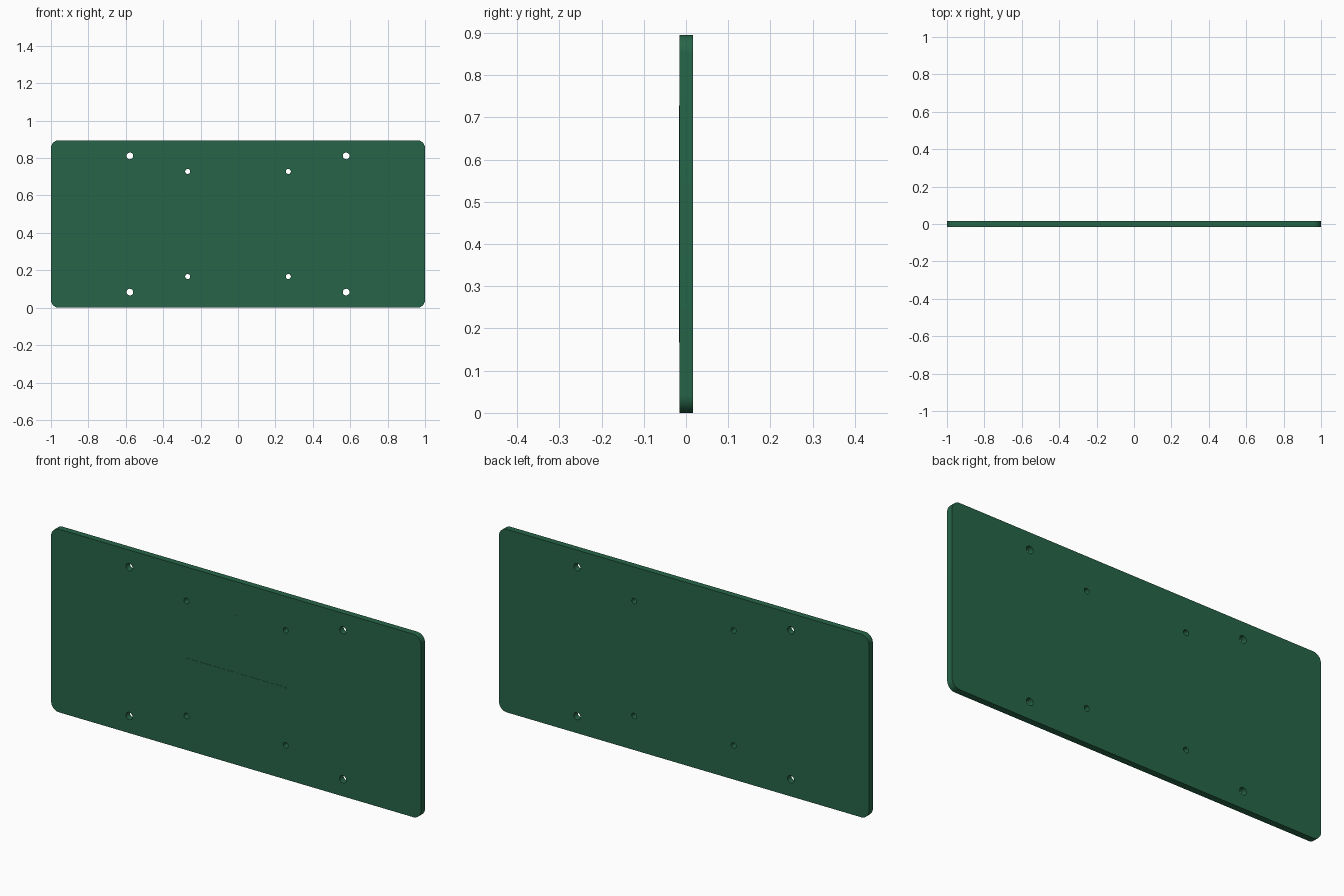
import bpy, bmesh, math
from mathutils import Matrix, Vector

LENGTH, HEIGHT = 2.0, 0.895
FRONT, BACK = -0.015, 0.016
RAISE = 0.001
MID = HEIGHT / 2

default = bpy.data.objects.get("Cube")
if default:
    bpy.data.objects.remove(default, do_unlink=True)

green = bpy.data.materials.new("board_green")
green.use_nodes = True
color = (0.02, 0.13, 0.065, 1)
green.diffuse_color = color
green.node_tree.nodes["Principled BSDF"].inputs["Base Color"].default_value = color


def make_object(name, bm):
    mesh = bpy.data.meshes.new(name)
    bm.to_mesh(mesh)
    bm.free()
    mesh.materials.append(green)
    obj = bpy.data.objects.new(name, mesh)
    bpy.context.collection.objects.link(obj)
    return obj


def box(name, size, center, radius=0):
    """Box whose corners, seen from the front, are rounded by radius."""
    bm = bmesh.new()
    bmesh.ops.create_cube(bm, size=1)
    bmesh.ops.scale(bm, vec=size, verts=bm.verts)
    bmesh.ops.translate(bm, vec=center, verts=bm.verts)
    if radius:
        corners = [e for e in bm.edges
                   if abs((e.verts[0].co - e.verts[1].co).normalized().y) > 0.9]
        bmesh.ops.bevel(bm, geom=corners, offset=radius, segments=10,
                        profile=0.5, affect='EDGES')
    return make_object(name, bm)


# Rounded board
board = box("board", (LENGTH, BACK - FRONT, HEIGHT),
            (0, (FRONT + BACK) / 2, MID), radius=0.042)

# Two symmetric sets of through holes: x offset, z offset, radius
bm = bmesh.new()
for dx, dz, radius in ((0.578, 0.364, 0.018), (0.269, 0.281, 0.0135)):
    for sx in (-1, 1):
        for sz in (-1, 1):
            place = (Matrix.Translation(Vector((sx * dx, 0, MID + sz * dz)))
                     @ Matrix.Rotation(math.pi / 2, 4, 'X'))
            bmesh.ops.create_cone(bm, cap_ends=True, segments=32, radius1=radius,
                                  radius2=radius, depth=0.2, matrix=place)
cutter = make_object("hole_cutter", bm)
cutter.hide_render = True

drill = board.modifiers.new("holes", 'BOOLEAN')
drill.operation = 'DIFFERENCE'
drill.solver = 'EXACT'
drill.object = cutter
bpy.ops.object.select_all(action='DESELECT')
bpy.context.view_layer.objects.active = board
board.select_set(True)
bpy.ops.object.modifier_apply(modifier=drill.name)
bpy.data.objects.remove(cutter, do_unlink=True)
bpy.ops.object.shade_smooth_by_angle(angle=math.radians(30))

# Thin raised centre lines on the front
line_y = FRONT - RAISE / 2
box("vertical_centre_line", (0.005, RAISE, 0.562), (0, line_y, MID))
box("horizontal_centre_line", (0.538, RAISE, 0.005), (0, line_y, MID))
